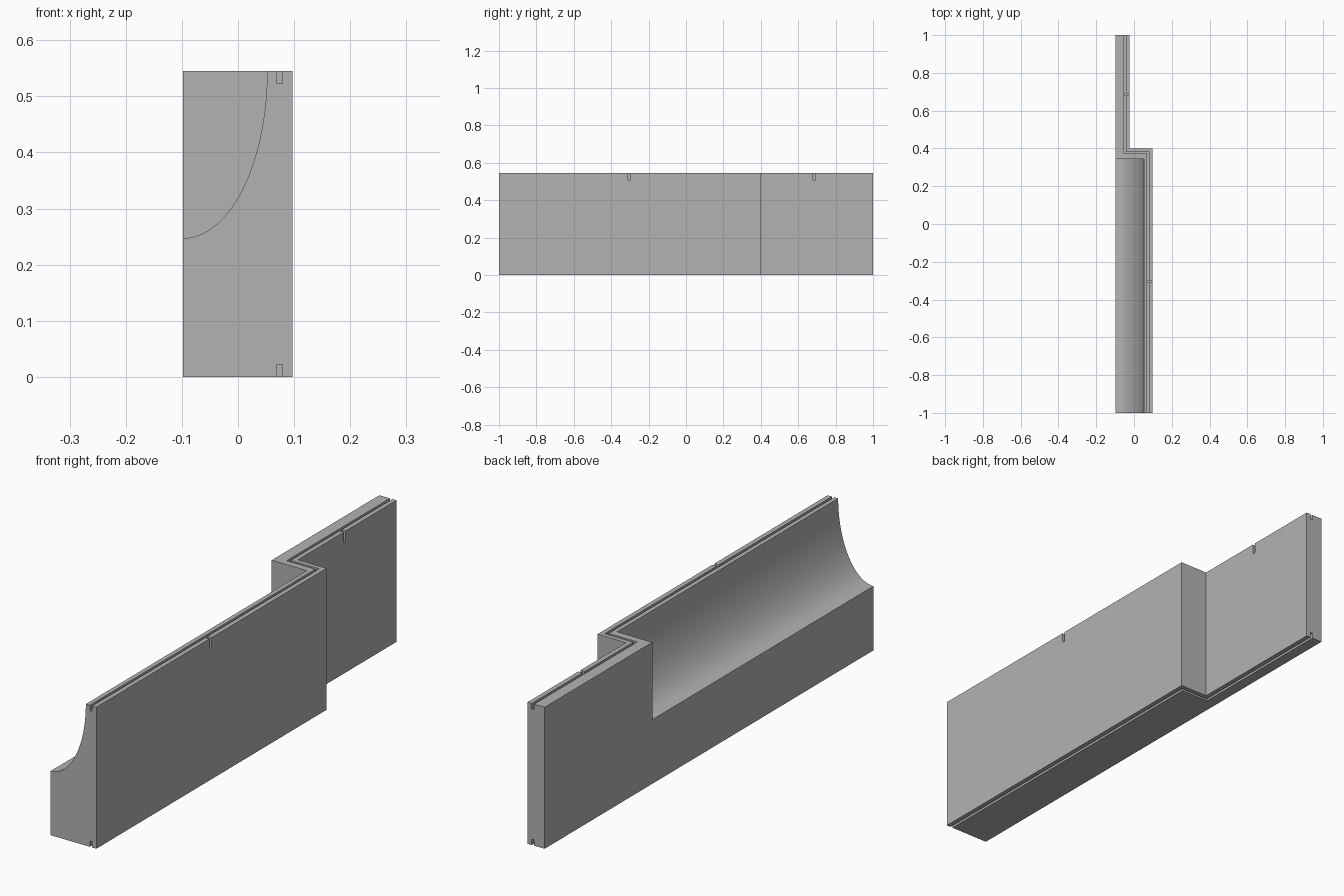
import bpy, bmesh, math

default = bpy.data.objects.get("Cube")
if default:
    bpy.data.objects.remove(default, do_unlink=True)

LEFT, RIGHT, STEP_X = -0.098, 0.097, -0.025
STEP_Y, HEIGHT = 0.4, 0.545
INSET, GROOVE_W, GROOVE_D = 0.023, 0.01, 0.022

concrete = bpy.data.materials.new("concrete grey")
concrete.use_nodes = True
grey = (0.45, 0.45, 0.45, 1)
concrete.diffuse_color = grey
concrete.node_tree.nodes["Principled BSDF"].inputs["Base Color"].default_value = grey


def prism(name, points, offset):
    """Closed prism: one polygon extruded along an offset vector."""
    bm = bmesh.new()
    face = bm.faces.new([bm.verts.new(p) for p in points])
    new = bmesh.ops.extrude_face_region(bm, geom=[face])["geom"]
    bmesh.ops.translate(bm, vec=offset,
                        verts=[v for v in new if isinstance(v, bmesh.types.BMVert)])
    bmesh.ops.recalc_face_normals(bm, faces=bm.faces)
    mesh = bpy.data.meshes.new(name)
    bm.to_mesh(mesh)
    bm.free()
    obj = bpy.data.objects.new(name, mesh)
    bpy.context.collection.objects.link(obj)
    mesh.materials.append(concrete)
    return obj


def box(name, x0, x1, y0, y1, z0, z1):
    return prism(name, [(x0, y0, z0), (x1, y0, z0), (x1, y1, z0), (x0, y1, z0)],
                 (0, 0, z1 - z0))


def cut(body, cutter):
    mod = body.modifiers.new("cut", 'BOOLEAN')
    mod.operation, mod.solver, mod.object = 'DIFFERENCE', 'EXACT', cutter
    bpy.context.view_layer.objects.active = body
    bpy.ops.object.modifier_apply(modifier=mod.name)
    bpy.data.objects.remove(cutter, do_unlink=True)


# Stepped wall block
wall = prism("stepped_wall",
             [(LEFT, -1, 0), (RIGHT, -1, 0), (RIGHT, STEP_Y, 0),
              (STEP_X, STEP_Y, 0), (STEP_X, 1, 0), (LEFT, 1, 0)], (0, 0, HEIGHT))

# Quarter-ellipse cove along the front part
SEGMENTS = 96
angles = [math.tau * i / SEGMENTS for i in range(SEGMENTS)]
cut(wall, prism("cove_cutter",
                [(LEFT + 0.15 * math.cos(a), -1.1, HEIGHT + 0.298 * math.sin(a))
                 for a in angles], (0, 1.445, 0)))

# Sealing groove following the step, on top and bottom
h = GROOVE_W / 2
front_x, back_x, cross_y = RIGHT - INSET, STEP_X - INSET, STEP_Y - INSET
groove = [(front_x - h, -1.1), (front_x + h, -1.1), (front_x + h, cross_y + h),
          (back_x + h, cross_y + h), (back_x + h, 1.1), (back_x - h, 1.1),
          (back_x - h, cross_y - h), (front_x - h, cross_y - h)]
for z in (HEIGHT - GROOVE_D, GROOVE_D - 0.1):
    cut(wall, prism("groove_cutter", [(x, y, z) for x, y in groove], (0, 0, 0.1)))

# Drain slots from the top groove to the outer face
for face_x, y in ((RIGHT, -0.305), (STEP_X, 0.685)):
    cut(wall, box("slot_cutter", face_x - INSET, face_x + 0.05,
                  y - 0.006, y + 0.006, HEIGHT - 0.04, HEIGHT + 0.1))

# Smooth cove, crisp edges
for obj in bpy.context.selected_objects:
    obj.select_set(False)
wall.select_set(True)
bpy.context.view_layer.objects.active = wall
bpy.ops.object.shade_smooth_by_angle(angle=math.radians(30))
